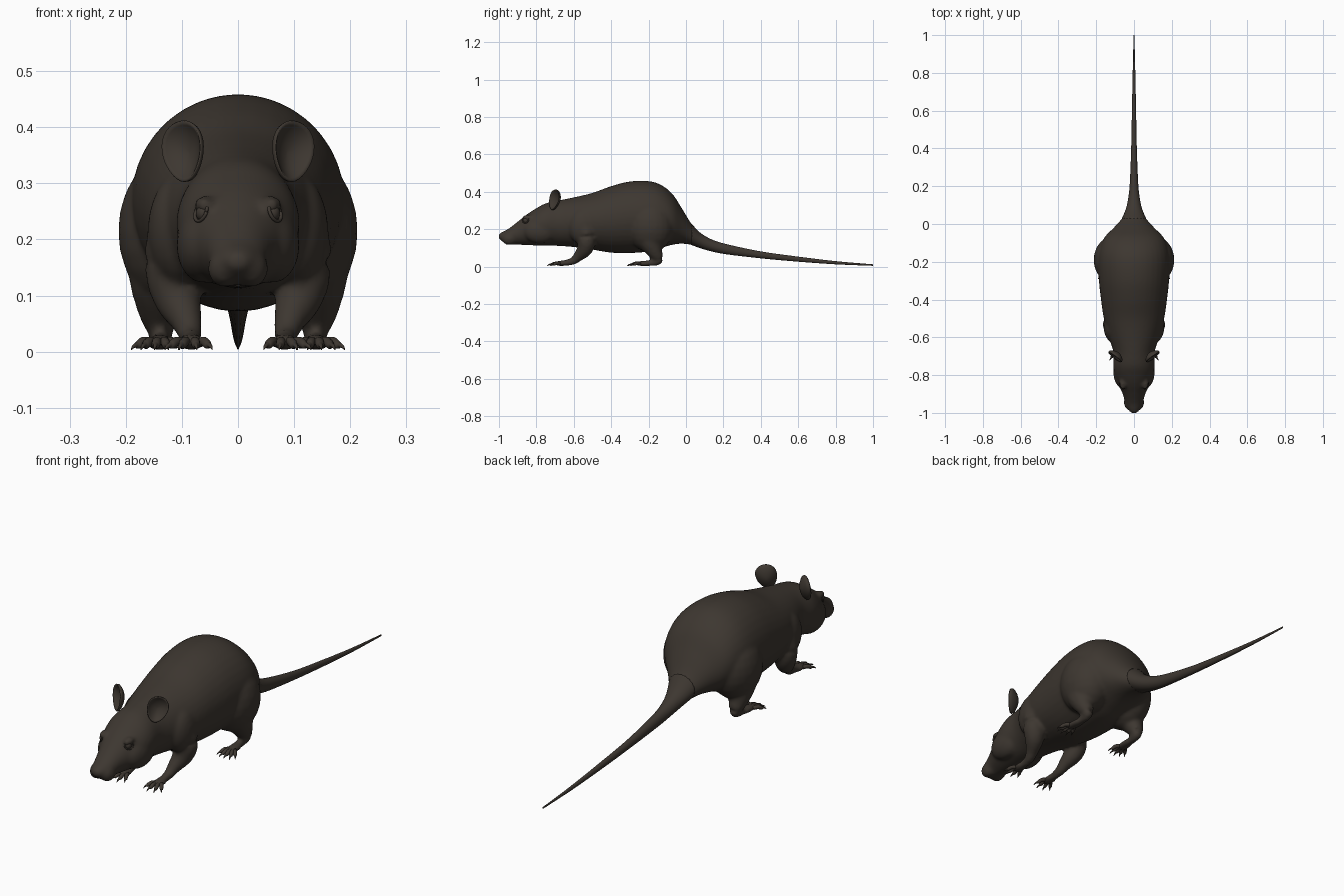
import bpy, bmesh, math
from mathutils import Vector, Matrix

if "Cube" in bpy.data.objects:
    bpy.data.objects.remove(bpy.data.objects["Cube"])

fur = bpy.data.materials.new("dark_brown")
fur.diffuse_color = (0.047, 0.038, 0.030, 1)
fur.use_nodes = True
fur.node_tree.nodes["Principled BSDF"].inputs["Base Color"].default_value = fur.diffuse_color


def finish(bm, name):
    bmesh.ops.recalc_face_normals(bm, faces=bm.faces)
    me = bpy.data.meshes.new(name)
    bm.to_mesh(me)
    bm.free()
    for p in me.polygons:
        p.use_smooth = True
    me.materials.append(fur)
    ob = bpy.data.objects.new(name, me)
    bpy.context.collection.objects.link(ob)
    return ob


def spline(rows, steps):
    """Catmull-Rom interpolation of rows of numbers."""
    out = []
    for i in range(len(rows) - 1):
        a, b, c, d = (rows[max(i - 1, 0)], rows[i], rows[i + 1],
                      rows[min(i + 2, len(rows) - 1)])
        for s in range(steps):
            t = s / steps
            out.append([q + 0.5 * t * (r - p + t * (2 * p - 5 * q + 4 * r - e
                        + t * (3 * (q - r) + e - p))) for p, q, r, e in zip(a, b, c, d)])
    return out + [list(rows[-1])]


def skin(bm, rings):
    vs = [[bm.verts.new(p) for p in ring] for ring in rings]
    n = len(vs[0])
    for a, b in zip(vs, vs[1:]):
        for i in range(n):
            j = (i + 1) % n
            bm.faces.new((a[i], a[j], b[j], b[i]))
    bm.faces.new(vs[0])
    bm.faces.new(vs[-1])


def loft(bm, rows, steps=5, n=36):
    """Rows: y, half width, bottom, top."""
    rings = []
    for y, w, lo, hi in spline(rows, steps):
        w, h = max(w, 0.002), max((hi - lo) / 2, 0.002)
        rings.append([(w * math.cos(k * math.tau / n), y,
                       (lo + hi) / 2 + h * math.sin(k * math.tau / n)) for k in range(n)])
    skin(bm, rings)


def tube(bm, rows, steps=4, n=12):
    """Rows: x, y, z, radius."""
    pts = spline(rows, steps)
    rings = []
    for i, (x, y, z, r) in enumerate(pts):
        d = Vector(pts[min(i + 1, len(pts) - 1)][:3]) - Vector(pts[max(i - 1, 0)][:3])
        q = d.to_track_quat('Z', 'Y')
        rings.append([Vector((x, y, z)) + q @ Vector((r * math.cos(k * math.tau / n),
                      r * math.sin(k * math.tau / n), 0)) for k in range(n)])
    skin(bm, rings)


def ball(bm, c, r, rot=0.0, seg=24):
    m = Matrix.Translation(c) @ Matrix.Rotation(rot, 4, 'Z') @ Matrix.Diagonal((*r, 1))
    bmesh.ops.create_uvsphere(bm, u_segments=seg, v_segments=seg // 2, radius=1, matrix=m)


# Body: lofted head and trunk, blended with the limbs
trunk = [
    (-1.003, .012, .150, .172), (-.985, .030, .136, .184), (-.95, .046, .120, .202),
    (-.90, .060, .117, .240), (-.85, .082, .114, .280), (-.80, .102, .113, .312),
    (-.75, .110, .113, .338), (-.68, .109, .110, .354), (-.60, .133, .104, .370),
    (-.50, .160, .090, .394), (-.40, .175, .074, .430), (-.30, .186, .072, .455),
    (-.20, .190, .080, .457), (-.13, .180, .100, .435), (-.07, .156, .117, .385),
    (-.02, .108, .122, .308), (.03, .064, .115, .228)]
tail = [(.08, .043, .097, .178), (.14, .030, .080, .144), (.22, .022, .065, .119),
        (.40, .015, .044, .081), (.60, .011, .026, .053), (.80, .007, .012, .029),
        (1.0, .002, .004, .012)]
bm = bmesh.new()
loft(bm, trunk + tail[:2])
for s in (-1, 1):
    # muzzle pad, cheek and brow
    ball(bm, (s * .024, -.945, .148), (.030, .040, .034))
    ball(bm, (s * .062, -.78, .19), (.048, .09, .068))
    ball(bm, (s * .060, -.845, .262), (.018, .032, .016))
    # shoulder and front leg
    ball(bm, (s * .105, -.545, .215), (.056, .085, .100))
    tube(bm, [(s * .115, -.54, .23, .045), (s * .120, -.53, .15, .048),
              (s * .108, -.54, .095, .043), (s * .092, -.575, .055, .029),
              (s * .085, -.605, .029, .021), (s * .084, -.66, .018, .015)])
    ball(bm, (s * .083, -.665, .017), (.024, .042, .015))
    # haunch and hind leg
    ball(bm, (s * .110, -.19, .215), (.104, .125, .140))
    tube(bm, [(s * .125, -.20, .19, .08), (s * .135, -.19, .13, .063),
              (s * .140, -.165, .075, .041), (s * .138, -.145, .036, .025),
              (s * .138, -.175, .020, .018), (s * .140, -.24, .017, .014)])
    ball(bm, (s * .140, -.225, .016), (.024, .055, .014), s * .08)
body = finish(bm, "body")
rm = body.modifiers.new("blend", 'REMESH')
rm.mode = 'VOXEL'
rm.voxel_size = 0.0075
rm.use_smooth_shade = True
sm = body.modifiers.new("soften", 'SMOOTH')
sm.factor = 0.5
sm.iterations = 9

# Tail
bm = bmesh.new()
loft(bm, [trunk[-1]] + tail, 8, 20)
finish(bm, "tail")

# Nose tip
bm = bmesh.new()
ball(bm, (0, -.987, .161), (.014, .013, .011))
finish(bm, "nose")

for s, side in ((-1, "left"), (1, "right")):
    # Toes with claws: centre x, start y, count, length, spread
    for foot, x, y, count, length, spread in (("front", .083, -.675, 4, .070, .50),
                                              ("hind", .142, -.245, 5, .070, .52)):
        bm = bmesh.new()
        for k in range(count):
            u = 2 * k / (count - 1) - 1
            a = u * spread + .10
            dx, dy = s * math.sin(a), -math.cos(a)
            ln = length * (1 - .18 * u * u)
            bx = s * (x + u * .015)
            tube(bm, [(bx + dx * ln * t, y + dy * ln * t, z, r) for t, z, r in
                      ((0, .016, .008), (.35, .018, .0085), (.62, .012, .0075),
                       (.72, .012, .0045), (.88, .009, .003), (1, .003, .0006))], 3, 10)
        finish(bm, f"{foot}_toes_{side}")

    # Ear: cupped disc with rolled rim, narrowing to its base
    bm = bmesh.new()
    n, rings = 32, []
    for f, depth in ((.04, .020), (.3, .018), (.6, .012), (.85, .003), (.96, -.003),
                     (1.0, .001), (.97, .008), (.85, .014), (.6, .022), (.3, .028), (.04, .030)):
        ring = []
        for k in range(n):
            a = k * math.tau / n
            z = math.sin(a)
            ring.append(Vector((.043 * f * math.cos(a) * (1 + .18 * z), depth, .056 * f * z)))
        rings.append(ring)
    m = (Matrix.Translation((s * .099, -.705, .357)) @ Matrix.Rotation(s * .60, 4, 'Z')
         @ Matrix.Rotation(s * .25, 4, 'Y') @ Matrix.Rotation(-.12, 4, 'X'))
    skin(bm, [[m @ p for p in ring] for ring in rings])
    finish(bm, f"ear_{side}")

    # Eye with lid ring
    bm = bmesh.new()
    ball(bm, (s * .062, -.855, .247), (.013, .016, .015))
    finish(bm, f"eye_{side}")
    bm = bmesh.new()
    q = Vector((s * .80, -.50, .32)).to_track_quat('Z', 'Y')
    c = Vector((s * .066, -.857, .249))
    lid = []
    for i in range(25):
        a = i * math.tau / 24
        p = c + q @ Vector((.018 * math.cos(a), .017 * math.sin(a), 0))
        lid.append((*p, .0032))
    tube(bm, lid, 1, 8)
    finish(bm, f"eyelid_{side}")
